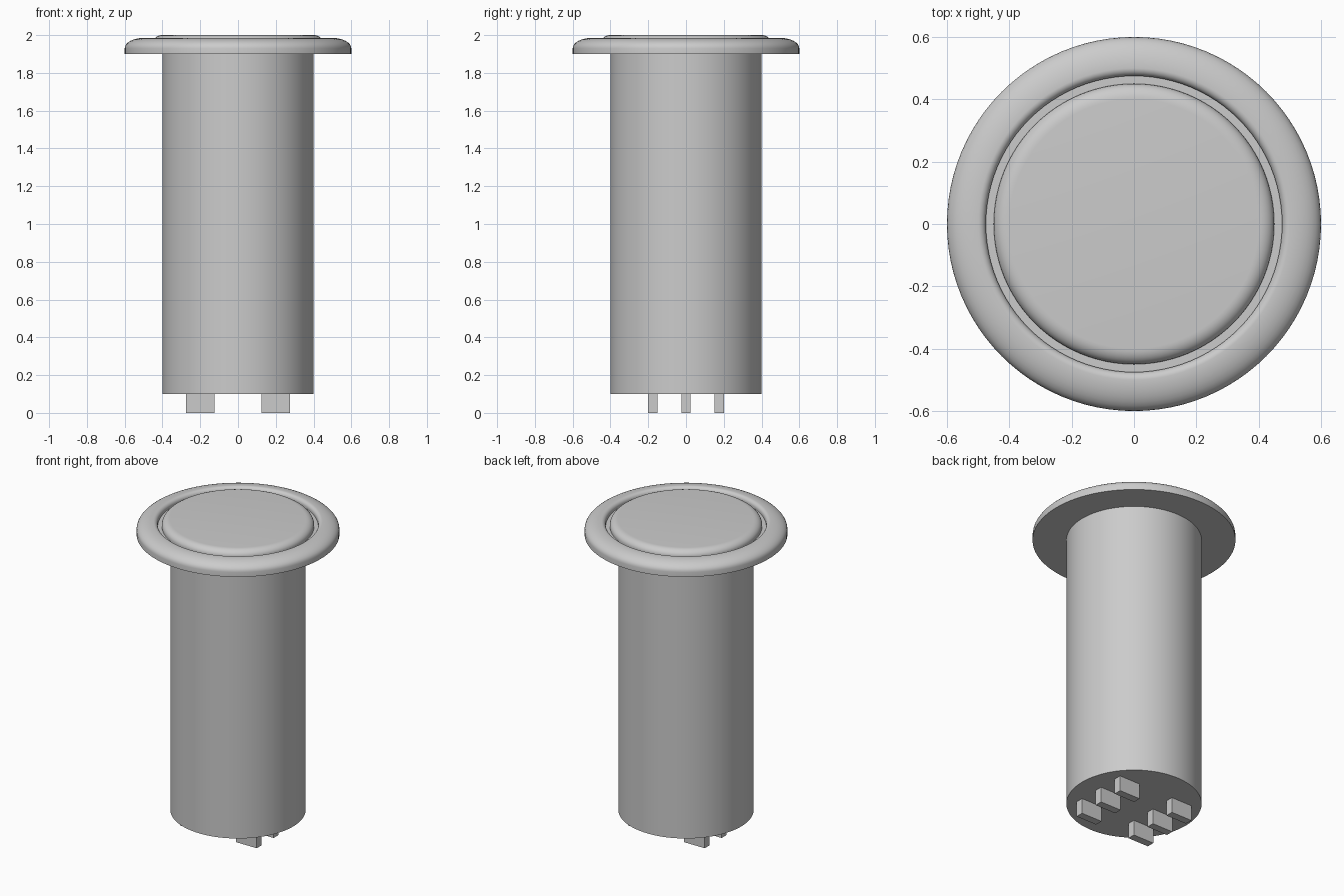
import bpy, bmesh, math

cube = bpy.data.objects.get("Cube")
if cube:
    bpy.data.objects.remove(cube, do_unlink=True)

SEGMENTS = 96

grey = bpy.data.materials.new("plain grey")
grey.use_nodes = True
colour = (0.6, 0.6, 0.6, 1)
grey.diffuse_color = colour
grey.node_tree.nodes["Principled BSDF"].inputs["Base Color"].default_value = colour


def finish(name, bm, smooth=True):
    bmesh.ops.recalc_face_normals(bm, faces=bm.faces)
    mesh = bpy.data.meshes.new(name)
    bm.to_mesh(mesh)
    bm.free()
    mesh.materials.append(grey)
    obj = bpy.data.objects.new(name, mesh)
    bpy.context.collection.objects.link(obj)
    if smooth:
        bpy.ops.object.select_all(action='DESELECT')
        obj.select_set(True)
        bpy.context.view_layer.objects.active = obj
        bpy.ops.object.shade_smooth_by_angle(angle=math.radians(35))
    return obj


def arc(cr, cz, rr, rz, start, end, steps=8):
    """Elliptical arc of (radius, height) points, angles in degrees."""
    angles = [math.radians(start + (end - start) * i / steps) for i in range(steps + 1)]
    return [(cr + rr * math.cos(a), cz + rz * math.sin(a)) for a in angles]


def lathe(name, profile, closed=False):
    """Turn a profile round the z axis."""
    bm = bmesh.new()
    verts = [bm.verts.new((r, 0, z)) for r, z in profile]
    pairs = list(zip(verts, verts[1:]))
    if closed:
        pairs.append((verts[-1], verts[0]))
    edges = [bm.edges.new(p) for p in pairs]
    bmesh.ops.spin(bm, geom=verts + edges, cent=(0, 0, 0), axis=(0, 0, 1),
                   angle=math.tau, steps=SEGMENTS, use_merge=True)
    bmesh.ops.remove_doubles(bm, verts=bm.verts, dist=0.0001)
    return finish(name, bm)


# Long cylindrical housing
lathe("housing", [(0, 0.1), (0.4, 0.1), (0.4, 1.9)])

# Rounded flange with a shallow groove floor on its inner side
flange = [(0.39, 1.9), (0.6, 1.9)]
flange += arc(0.5, 1.93, 0.1, 0.055, 0, 90)
flange += arc(0.5, 1.96, 0.025, 0.025, 90, 180)[1:]
flange += [(0.475, 1.95), (0.39, 1.95)]
lathe("flange", flange, closed=True)

# Push cap with a rounded rim
lathe("push_cap", [(0.45, 1.94)] + arc(0.4, 1.96, 0.05, 0.04, 0, 90) + [(0, 2.0)])

# Six contact pins under the housing, in two rows of three
for side, x in (("right", -0.2), ("left", 0.2)):
    for place, y in (("front", -0.175), ("middle", 0), ("back", 0.175)):
        bm = bmesh.new()
        bmesh.ops.create_cube(bm, size=1)
        bmesh.ops.scale(bm, vec=(0.15, 0.05, 0.11), verts=bm.verts)
        bmesh.ops.translate(bm, vec=(x, y, 0.055), verts=bm.verts)
        finish(f"contact_pin_{place}_{side}", bm, smooth=False)
